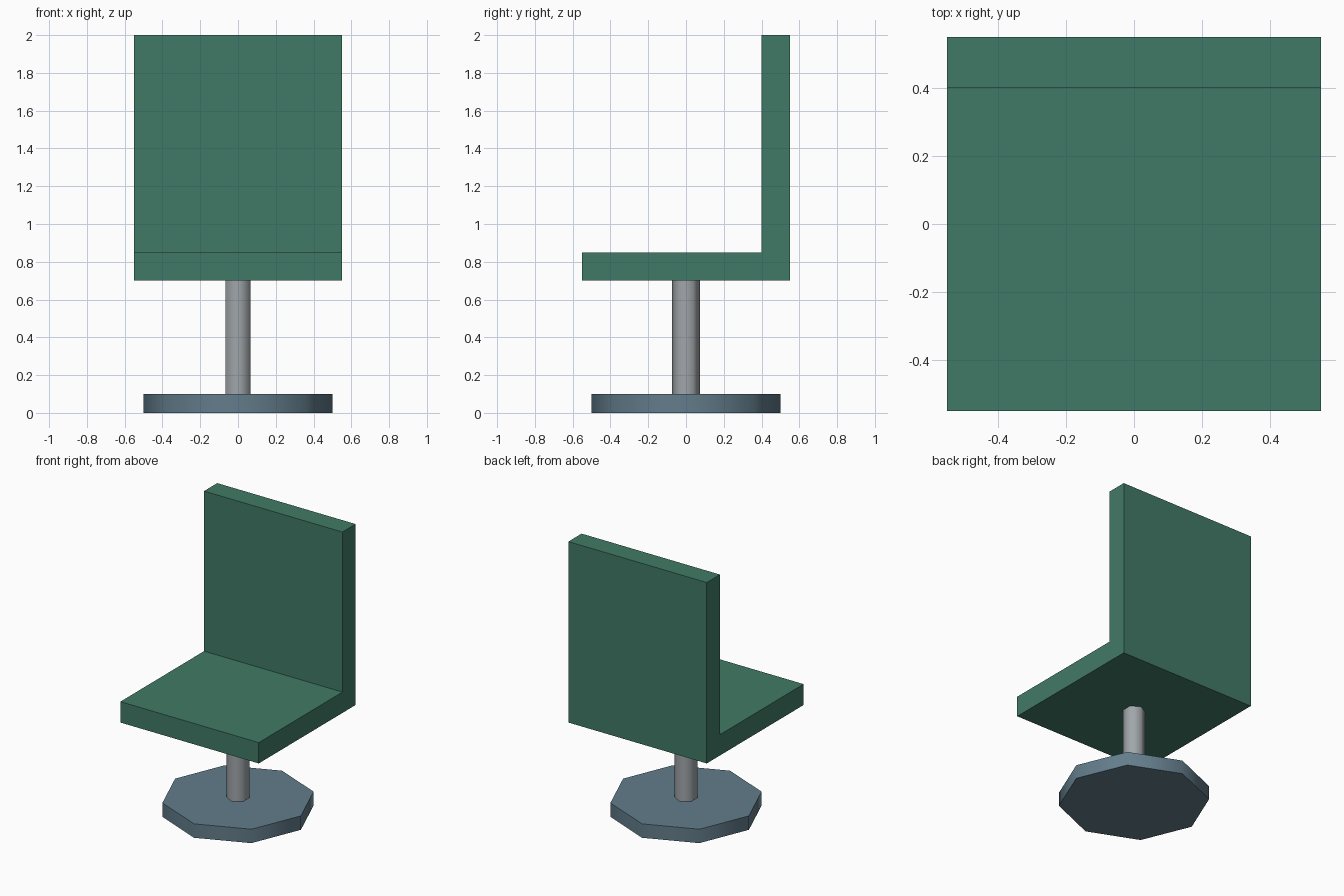
import bpy, bmesh, math
from mathutils import Matrix

if "Cube" in bpy.data.objects:
    bpy.data.objects.remove(bpy.data.objects["Cube"])


def material(name, rgb):
    mat = bpy.data.materials.new(name)
    mat.diffuse_color = (*rgb, 1.0)
    mat.use_nodes = True
    mat.node_tree.nodes["Principled BSDF"].inputs["Base Color"].default_value = mat.diffuse_color
    return mat


def add_object(name, bm, mat):
    bmesh.ops.recalc_face_normals(bm, faces=bm.faces)
    mesh = bpy.data.meshes.new(name)
    bm.to_mesh(mesh)
    bm.free()
    mesh.materials.append(mat)
    obj = bpy.data.objects.new(name, mesh)
    bpy.context.collection.objects.link(obj)
    return obj


def prism(name, sides, radius, z0, z1, mat):
    """Upright low-poly cylinder with smooth sides and sharp rims."""
    bm = bmesh.new()
    bmesh.ops.create_cone(bm, cap_ends=True, segments=sides, radius1=radius,
                          radius2=radius, depth=z1 - z0,
                          matrix=Matrix.Translation((0, 0, (z0 + z1) / 2))
                          @ Matrix.Rotation(math.pi / 2, 4, 'Z'))
    obj = add_object(name, bm, mat)
    obj.data.shade_smooth()
    obj.data.set_sharp_from_angle(angle=math.radians(75))
    return obj


green = material("green upholstery", (0.053, 0.195, 0.133))
slate = material("slate base", (0.125, 0.205, 0.258))
steel = material("grey steel", (0.352, 0.381, 0.402))

# Floor base: octagon with corners on the axes
prism("base", 8, 0.5, 0.0, 0.1, slate)

# Post: hexagon with corners on the x axis
post = prism("post", 6, 0.075, 0.1, 0.7, steel)
post.data.transform(Matrix.Rotation(math.pi / 6, 4, 'Z'))

# Seat and backrest: one L-shaped side profile extruded across the width
profile = [(-0.55, 0.7), (0.55, 0.7), (0.55, 2.0),
           (0.4, 2.0), (0.4, 0.85), (-0.55, 0.85)]
bm = bmesh.new()
side = bm.faces.new([bm.verts.new((-0.55, y, z)) for y, z in profile])
result = bmesh.ops.extrude_face_region(bm, geom=[side], use_keep_orig=True)
new_verts = [g for g in result["geom"] if isinstance(g, bmesh.types.BMVert)]
bmesh.ops.translate(bm, verts=new_verts, vec=(1.1, 0, 0))
add_object("seat_and_backrest", bm, green)
